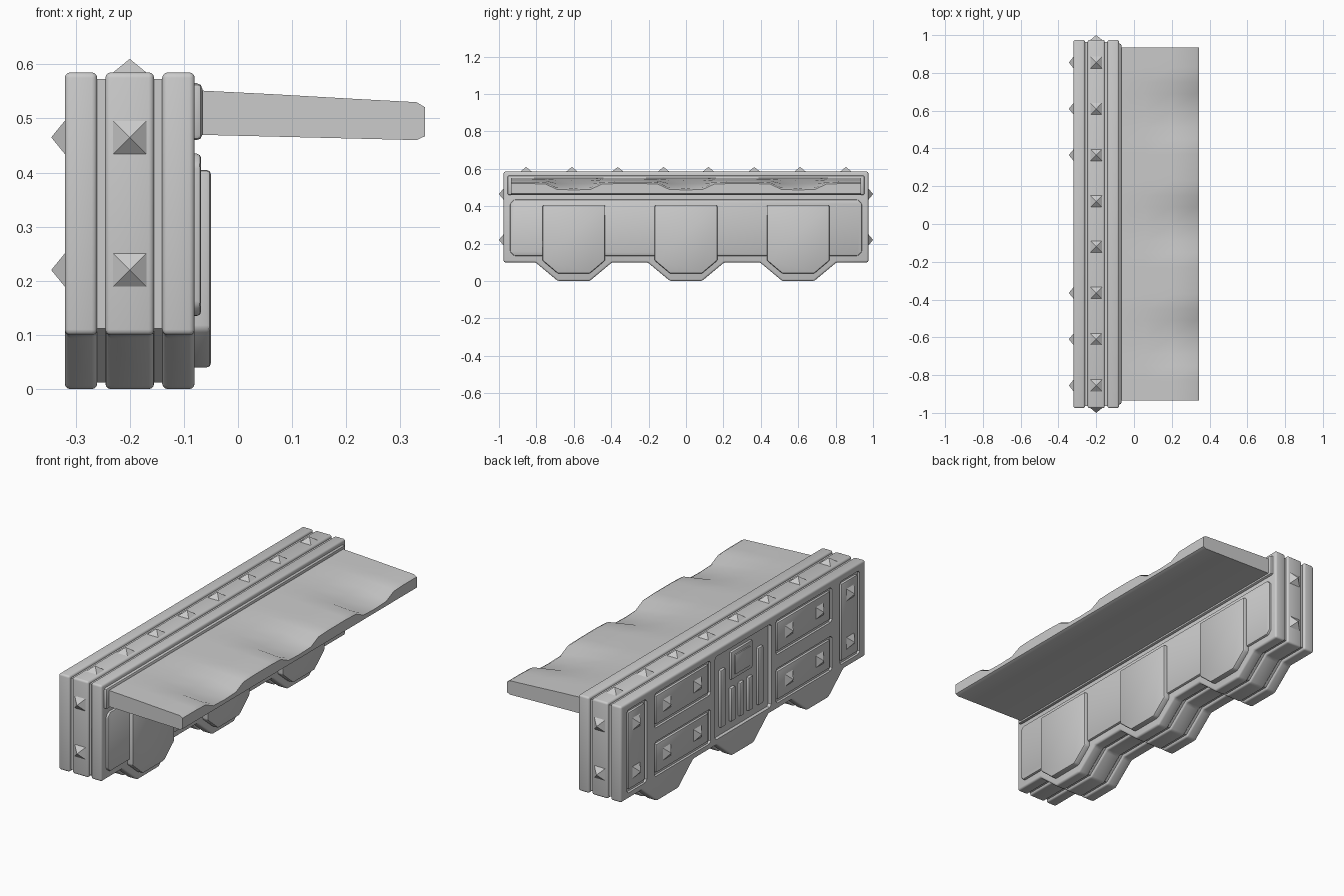
import bpy
import bmesh
from mathutils import Matrix, Vector

cube = bpy.data.objects.get("Cube")
if cube:
    bpy.data.objects.remove(cube)

LOBES = (-0.6, 0, 0.6)
FACE = -0.32          # outer decorated face
TOP = 0.585
END = 0.975


def add_object(name, bm):
    bmesh.ops.recalc_face_normals(bm, faces=bm.faces)
    mesh = bpy.data.meshes.new(name)
    bm.to_mesh(mesh)
    bm.free()
    obj = bpy.data.objects.new(name, mesh)
    bpy.context.collection.objects.link(obj)
    return obj


def make_active(obj):
    bpy.ops.object.select_all(action="DESELECT")
    obj.select_set(True)
    bpy.context.view_layer.objects.active = obj


def smooth(obj, angle=0.6):
    make_active(obj)
    bpy.ops.object.shade_smooth_by_angle(angle=angle)


def apply_modifier(obj, mod):
    make_active(obj)
    bpy.ops.object.modifier_apply(modifier=mod.name)


def extrude_outline(bm, outline, x0, x1):
    """Solid with a (y, z) outline, running from x0 to x1."""
    face = bm.faces.new([bm.verts.new((x0, y, z)) for y, z in outline])
    new = bmesh.ops.extrude_face_region(bm, geom=[face])["geom"]
    verts = [v for v in new if isinstance(v, bmesh.types.BMVert)]
    bmesh.ops.translate(bm, verts=verts, vec=(x1 - x0, 0, 0))


def prism(name, outline, x0, x1, bevel=0.0, segments=2):
    bm = bmesh.new()
    extrude_outline(bm, outline, x0, x1)
    obj = add_object(name, bm)
    if bevel:
        mod = obj.modifiers.new("Bevel", "BEVEL")
        mod.width = bevel
        mod.segments = segments
        apply_modifier(obj, mod)
        smooth(obj)
    return obj


def rect(y0, y1, z0, z1, inset=0.0):
    y0, y1, z0, z1 = y0 + inset, y1 - inset, z0 + inset, z1 - inset
    return [(y0, z0), (y1, z0), (y1, z1), (y0, z1)]


def chamfer_rect(y0, y1, z0, z1, c):
    return [(y0 + c, z0), (y1 - c, z0), (y1, z0 + c), (y1, z1 - c),
            (y1 - c, z1), (y0 + c, z1), (y0, z1 - c), (y0, z0 + c)]


def body_outline(d=0.0):
    """Long slab with three tapered lobes along the bottom."""
    pts = [(-END + d, TOP - d), (-END + d, 0.1 + d)]
    for c in LOBES:
        pts += [(c - 0.205, 0.1 + d), (c - 0.085, d),
                (c + 0.085, d), (c + 0.205, 0.1 + d)]
    return pts + [(END - d, 0.1 + d), (END - d, TOP - d)]


# Layered wall: three slabs around a slightly smaller core
outer_slab = prism("outer_slab", body_outline(), FACE, -0.26, 0.01, 3)
prism("middle_slab", body_outline(), -0.245, -0.155, 0.01, 3)
prism("shelf_side_slab", body_outline(), -0.14, -0.08, 0.01, 3)
prism("wall_core", body_outline(0.012), -0.29, -0.11)

# Panel layout on the outer face
centre = (-0.225, 0.225, 0.13, 0.55)
panels = []
for side in (-1, 1):
    for a, b, z0, z1 in ((0.77, 0.93, 0.13, 0.55),
                         (0.26, 0.71, 0.375, 0.55),
                         (0.26, 0.71, 0.13, 0.305)):
        panels.append((min(side * a, side * b), max(side * a, side * b), z0, z1))

# Sunken pockets in the outer slab
bm = bmesh.new()
for p in panels:
    extrude_outline(bm, chamfer_rect(*p, 0.012), FACE - 0.05, FACE + 0.012)
extrude_outline(bm, chamfer_rect(*centre, 0.012), FACE - 0.05, FACE + 0.018)
cutter = add_object("pocket_cutter", bm)
cutter.hide_render = True
mod = outer_slab.modifiers.new("Pockets", "BOOLEAN")
mod.operation = "DIFFERENCE"
mod.solver = "EXACT"
mod.object = cutter
apply_modifier(outer_slab, mod)
bpy.data.objects.remove(cutter)
smooth(outer_slab)

# Plates filling the pockets, leaving a groove around each
for p in panels:
    prism("panel_plate", rect(*p, 0.016), FACE, FACE + 0.02, 0.005)

# Centre grille: framed box, two long bars and three short bars
prism("grille_box", rect(-0.085, 0.085, 0.38, 0.52), FACE + 0.006, FACE + 0.03, 0.005)
prism("grille_box_face", rect(-0.06, 0.06, 0.4, 0.5), FACE, FACE + 0.02, 0.004)
for y in (-0.15, 0.15):
    prism("long_bar", rect(y - 0.02, y + 0.02, 0.17, 0.46), FACE + 0.004, FACE + 0.03, 0.006)
for y in (-0.07, 0, 0.07):
    prism("short_bar", rect(y - 0.018, y + 0.018, 0.17, 0.34), FACE + 0.004, FACE + 0.03, 0.006)


def stud(location, direction):
    """Four-sided pyramid pointing along direction."""
    bm = bmesh.new()
    bmesh.ops.create_cone(bm, cap_ends=True, segments=4, radius1=0.045,
                          radius2=0, depth=0.026)
    turn = Vector((0, 0, 1)).rotation_difference(Vector(direction)).to_matrix().to_4x4()
    bm.transform(Matrix.Translation(location) @ turn
                 @ Matrix.Translation((0, 0, 0.012)) @ Matrix.Rotation(0.7854, 4, "Z"))
    add_object("stud", bm)


# Studs on the top, the two ends and the outer panels
for side in (-1, 1):
    for y in (0.12, 0.365, 0.61, 0.855):
        stud((-0.2, side * y, TOP), (0, 0, 1))
    for z in (0.22, 0.465):
        stud((-0.2, side * END, z), (0, side, 0))
        for y in (0.365, 0.61, 0.855):
            stud((FACE, side * y, z), (-1, 0, 0))

# Shelf side: back plate, lobe shields and shelf mount
prism("inner_plate", chamfer_rect(-0.94, 0.94, 0.135, 0.435, 0.02), -0.1, -0.068, 0.008)
for c in LOBES:
    shield = [(c - 0.168, 0.405), (c - 0.168, 0.11), (c - 0.085, 0.04),
              (c + 0.085, 0.04), (c + 0.168, 0.11), (c + 0.168, 0.405)]
    prism("lobe_shield", shield, -0.1, -0.05, 0.008)
prism("shelf_mount", rect(-0.955, 0.955, 0.46, 0.565), -0.1, -0.066, 0.01)

# Shelf: worn dips deepen towards the free edge
stations = [(-0.935, 0)]
for c in LOBES:
    stations += [(c - 0.23, 0), (c - 0.15, 0.003), (c - 0.09, 0.031), (c, 0.034),
                 (c + 0.09, 0.031), (c + 0.15, 0.003), (c + 0.23, 0)]
stations.append((0.935, 0))
section = [(-0.08, 0.47, 0), (-0.08, 0.552, 0), (0.06, 0.545, 0.15), (0.2, 0.537, 0.5),
           (0.33, 0.53, 1), (0.345, 0.521, 1), (0.345, 0.467, 0), (0.33, 0.46, 0)]
bm = bmesh.new()
rings = [[bm.verts.new((x, y, z - dip * k)) for x, z, k in section] for y, dip in stations]
for a, b in zip(rings, rings[1:]):
    for i in range(len(section)):
        j = (i + 1) % len(section)
        bm.faces.new((a[i], a[j], b[j], b[i]))
bm.faces.new(rings[0])
bm.faces.new(rings[-1])
smooth(add_object("shelf", bm), 0.5)
